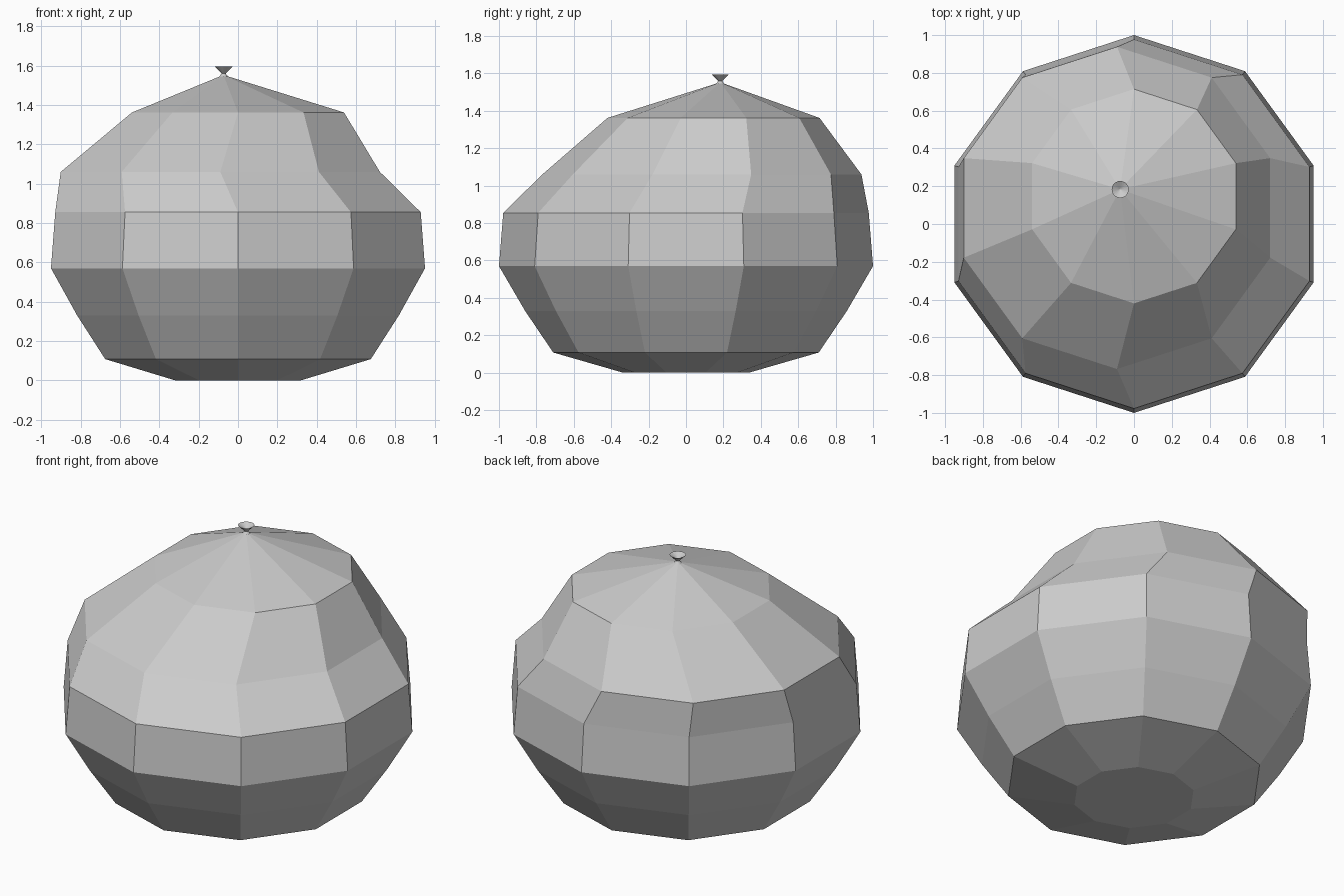
import bpy, bmesh, math

if "Cube" in bpy.data.objects:
    bpy.data.objects.remove(bpy.data.objects["Cube"])


def loft(name, rings, sides, cap_bottom=True, cap_top=False):
    """Skin a stack of horizontal polygon rings: (centre x, centre y, z, radius)."""
    bm = bmesh.new()
    loops = []
    for cx, cy, z, r in rings:
        angles = [math.pi / 2 + 2 * math.pi * i / sides for i in range(sides)]
        loops.append([bm.verts.new((cx + r * math.cos(a), cy + r * math.sin(a), z))
                      for a in angles])
    for low, high in zip(loops, loops[1:]):
        for i in range(sides):
            j = (i + 1) % sides
            bm.faces.new((low[i], low[j], high[j], high[i]))
    if cap_bottom:
        bm.faces.new(loops[0][::-1])
    if cap_top:
        bm.faces.new(loops[-1])
    mesh = bpy.data.meshes.new(name)
    bm.to_mesh(mesh)
    bm.free()
    obj = bpy.data.objects.new(name, mesh)
    bpy.context.collection.objects.link(obj)
    return obj


# Ten-sided rounded body with a leaning top
TX, TY = -0.073, 0.183
loft("body", [
    (0, 0, 0.00, 0.336),
    (0, 0, 0.108, 0.71),
    (0, 0, 0.33, 0.86),
    (0, 0, 0.57, 1.0),
    (0, 0, 0.855, 0.977),
    (-0.09, 0.085, 1.06, 0.853),
    (0, 0.147, 1.362, 0.567),
    (TX, TY, 1.55, 0.008),
], 10, cap_top=True)

# Tiny flared knot with a hollow mouth at the tip
loft("tip_knot", [
    (TX, TY, 1.545, 0.022),
    (TX, TY, 1.56, 0.010),
    (TX, TY, 1.595, 0.045),
    (TX, TY, 1.572, 0.004),
], 20, cap_top=True)
